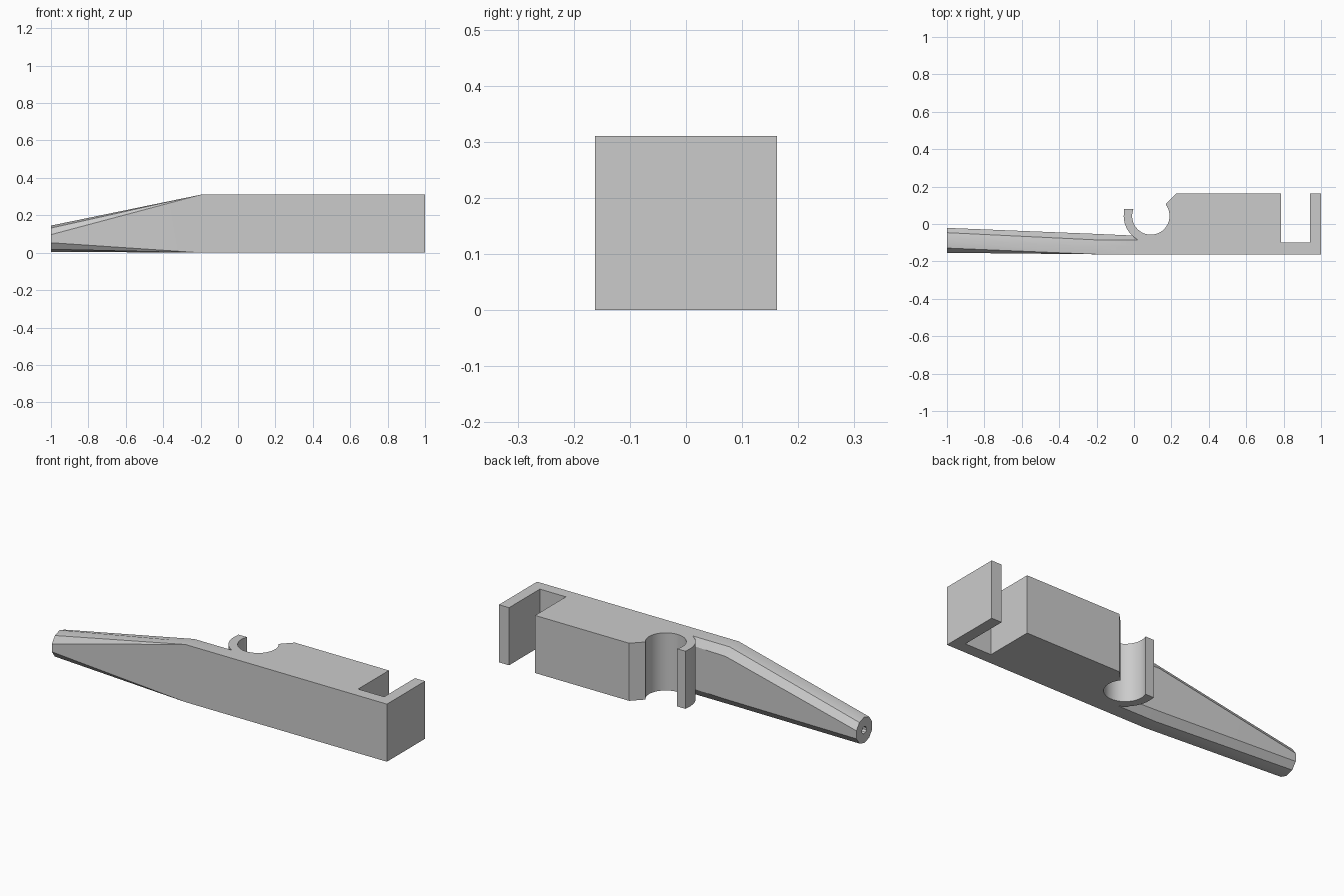
import bpy, bmesh
from math import sin, cos, radians

cube = bpy.data.objects.get("Cube")
if cube:
    bpy.data.objects.remove(cube)

HEIGHT = 0.31
FRONT = -0.162
JOIN = 0.02      # x where the tapered arm meets the body
RIDGE = -0.085   # y of the arm's upper and lower back edges

grey = bpy.data.materials.new("plain_grey")
grey.use_nodes = True
grey.diffuse_color = (0.6, 0.6, 0.6, 1)
grey.node_tree.nodes["Principled BSDF"].inputs["Base Color"].default_value = (0.6, 0.6, 0.6, 1)


def finish(name, bm):
    bmesh.ops.recalc_face_normals(bm, faces=bm.faces)
    mesh = bpy.data.meshes.new(name)
    bm.to_mesh(mesh)
    bm.free()
    mesh.materials.append(grey)
    obj = bpy.data.objects.new(name, mesh)
    bpy.context.collection.objects.link(obj)
    bpy.ops.object.select_all(action='DESELECT')
    obj.select_set(True)
    bpy.context.view_layer.objects.active = obj
    bpy.ops.object.shade_smooth_by_angle(angle=radians(30))


def arc(cx, cy, r, a0, a1, n):
    angles = [radians(a0 + (a1 - a0) * i / n) for i in range(n + 1)]
    return [(cx + r * cos(a), cy + r * sin(a)) for a in angles]


# Body with rear clip, end slot and hooked wall, extruded from its plan
plan = [(JOIN, FRONT), (1, FRONT), (1, 0.162), (0.94, 0.162), (0.94, -0.1),
        (0.785, -0.1), (0.785, 0.162), (0.225, 0.162)]
plan += arc(0.09, 0.043, 0.1, 38, -202, 40)      # clip bore
plan += [(-0.053, 0.08)]
plan += arc(0.09, 0.043, 0.145, 180, 241, 14)    # clip outside
plan += [(JOIN, RIDGE)]
bm = bmesh.new()
base = bm.faces.new([bm.verts.new((x, y, 0)) for x, y in plan])
walls = bmesh.ops.extrude_face_region(bm, geom=[base], use_keep_orig=True)
top = [v for v in walls["geom"] if isinstance(v, bmesh.types.BMVert)]
bmesh.ops.translate(bm, vec=(0, 0, HEIGHT), verts=top)
# Open the wall where the arm joins
seam = [f for f in bm.faces if all(abs(v.co.x - JOIN) < 0.001 for v in f.verts)]
bmesh.ops.delete(bm, geom=seam, context='FACES')
finish("clip_body", bm)


# Arm: ten-sided tip lofted into the squared shaft
def shaft_section(back):
    upper = [(back, 0.27), (RIDGE, HEIGHT), (-0.12, HEIGHT), (FRONT, HEIGHT), (FRONT, HEIGHT)]
    return upper + [(y, HEIGHT - z) for y, z in reversed(upper)]


tip = arc(-0.0875, 0.075, 0.07, 18, 342, 9)
sections = [(-1, tip), (-0.2, shaft_section(-0.053)), (JOIN, shaft_section(-0.063))]
bm = bmesh.new()
rings = [[bm.verts.new((x, y, z)) for y, z in pts] for x, pts in sections]
for a, b in zip(rings, rings[1:]):
    for i in range(10):
        j = (i + 1) % 10
        bm.faces.new((a[i], a[j], b[j], b[i]))
# Small bore in the tip
hole = [bm.verts.new((-1, -0.0875 + (v.co.y + 0.0875) * 0.28, 0.075 + (v.co.z - 0.075) * 0.28))
        for v in rings[0]]
deep = [bm.verts.new((-0.8, v.co.y, v.co.z)) for v in hole]
for a, b in ((rings[0], hole), (hole, deep)):
    for i in range(10):
        j = (i + 1) % 10
        bm.faces.new((a[i], a[j], b[j], b[i]))
bm.faces.new(deep)
bmesh.ops.remove_doubles(bm, verts=bm.verts, dist=0.0005)
finish("tapered_arm", bm)
